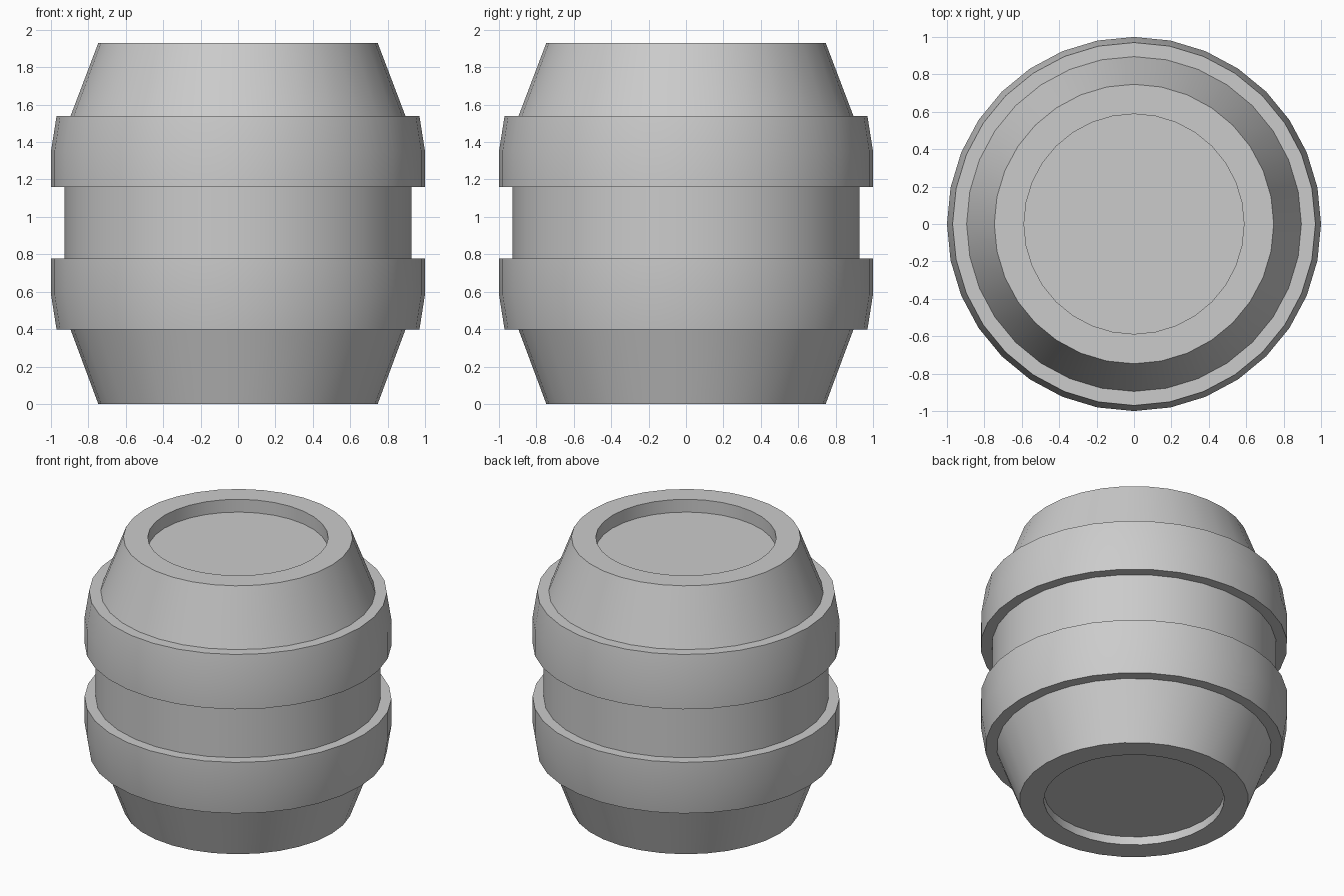
import bpy, bmesh, math

if "Cube" in bpy.data.objects:
    bpy.data.objects.remove(bpy.data.objects["Cube"])

SIDES = 32

# Outline (radius, height) from the bottom recess up to the top recess
profile = [
    (0.0, 0.06), (0.588, 0.06), (0.588, 0.0),      # bottom recess
    (0.747, 0.0), (0.895, 0.397),                  # lower staves
    (0.97, 0.397), (1.0, 0.587), (1.0, 0.778),     # lower hoop
    (0.928, 0.778), (0.928, 1.16),                 # waist
    (1.0, 1.16), (1.0, 1.35), (0.97, 1.54),        # upper hoop
    (0.895, 1.54), (0.747, 1.93),                  # upper staves
    (0.588, 1.93), (0.588, 1.838), (0.0, 1.838),   # top recess
]

# Revolve the outline around z into a closed barrel
bm = bmesh.new()
verts = [bm.verts.new((r, 0, z)) for r, z in profile]
edges = [bm.edges.new(pair) for pair in zip(verts, verts[1:])]
bmesh.ops.spin(bm, geom=verts + edges, cent=(0, 0, 0), axis=(0, 0, 1),
               angle=math.tau, steps=SIDES, use_merge=False, use_duplicate=False)
bmesh.ops.remove_doubles(bm, verts=bm.verts[:], dist=1e-4)
bmesh.ops.recalc_face_normals(bm, faces=bm.faces[:])

mesh = bpy.data.meshes.new("barrel")
bm.to_mesh(mesh)
bm.free()
barrel = bpy.data.objects.new("barrel", mesh)
bpy.context.collection.objects.link(barrel)

# Smooth around the staves, sharp at hoop and rim edges
bpy.context.view_layer.objects.active = barrel
barrel.select_set(True)
bpy.ops.object.shade_smooth_by_angle(angle=math.radians(30))
